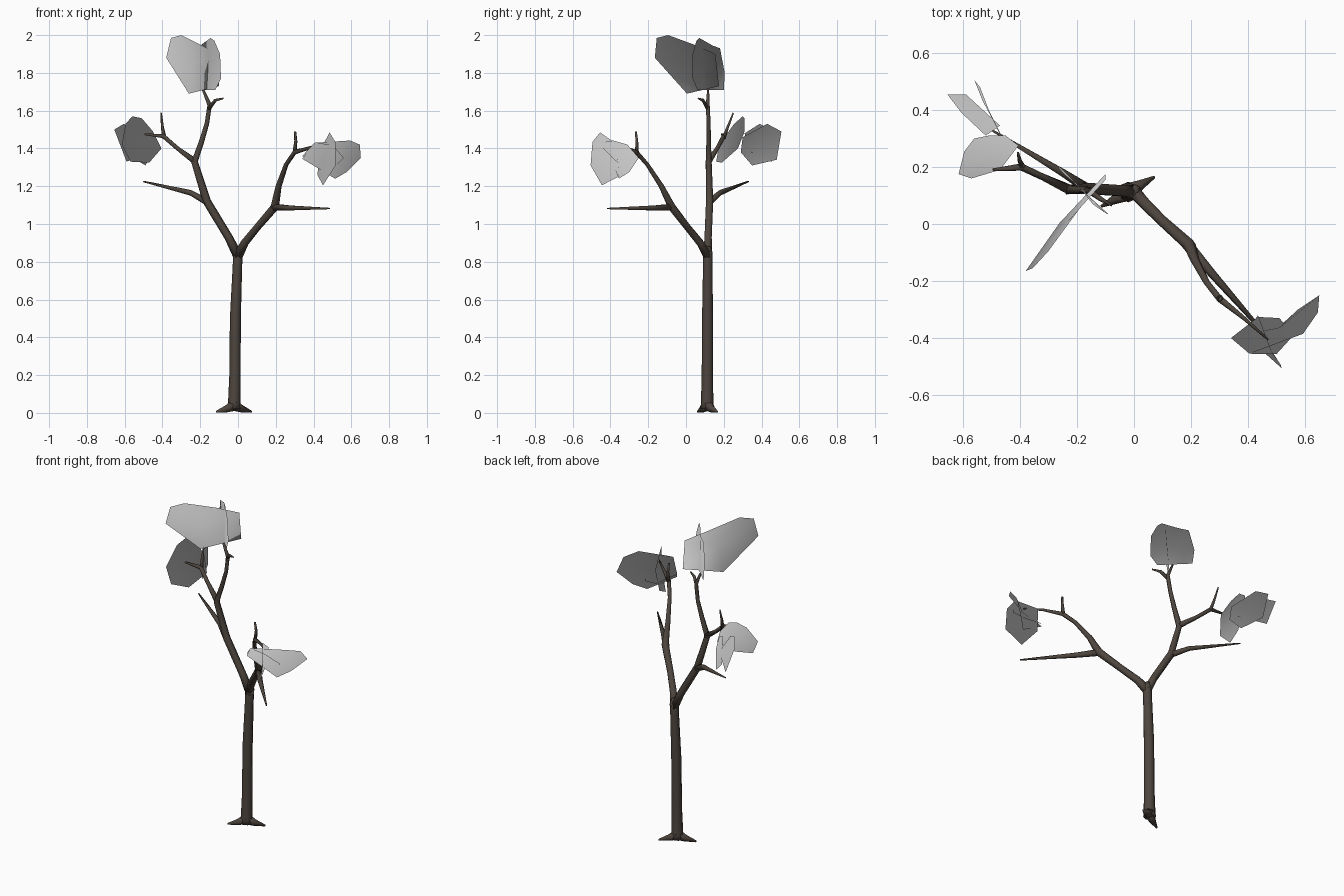
import bpy, bmesh, math
from mathutils import Vector

bark = bpy.data.materials.new("bark")
bark.diffuse_color = (0.076, 0.06, 0.048, 1)


def finish(name, bm, mat=None):
    me = bpy.data.meshes.new(name)
    bm.to_mesh(me)
    bm.free()
    for p in me.polygons:
        p.use_smooth = True
    ob = bpy.data.objects.new(name, me)
    bpy.context.collection.objects.link(ob)
    if mat:
        me.materials.append(mat)
    return ob


def limb(name, path, sides=6):
    """Tapered tube through (x, y, z, radius) points."""
    bm = bmesh.new()
    pts = [Vector(p[:3]) for p in path]
    rings = []
    side = None
    for i, p in enumerate(pts):
        t = (pts[min(i + 1, len(pts) - 1)] - pts[max(i - 1, 0)]).normalized()
        ref = side if side else (Vector((1, 0, 0)) if abs(t.x) < 0.8 else Vector((0, 1, 0)))
        side = (ref - t * ref.dot(t)).normalized()
        up = t.cross(side)
        r = path[i][3]
        rings.append([bm.verts.new(p + r * (math.cos(a) * side + math.sin(a) * up))
                      for a in (2 * math.pi * k / sides for k in range(sides))])
    for a, b in zip(rings, rings[1:]):
        for k in range(sides):
            n = (k + 1) % sides
            bm.faces.new((a[k], a[n], b[n], b[k]))
    bm.faces.new(rings[0])
    bm.faces.new(rings[-1])
    bmesh.ops.recalc_face_normals(bm, faces=bm.faces)
    return finish(name, bm, bark)


def leaf(name, pts, centre=(0, .1, 1.0)):
    """Thin leaf sheet fanned from its middle, shaded outward from the crown centre."""
    bm = bmesh.new()
    f = bm.faces.new([bm.verts.new(p) for p in pts])
    bmesh.ops.poke(bm, faces=[f])
    bm.normal_update()
    c = Vector(centre)
    # turn the sheet so its front looks outward
    if sum((g.normal.dot(g.calc_center_median() - c) for g in bm.faces)) < 0:
        bmesh.ops.reverse_faces(bm, faces=bm.faces)
    ob = finish(name, bm)
    me = ob.data
    me.normals_split_custom_set_from_vertices([(v.co - c).normalized() for v in me.vertices])
    return ob


# Trunk and root flare
limb("trunk", [(-.02, .112, .02, .036), (-.02, .112, .05, .033), (-.016, .113, .2, .03),
               (-.014, .114, .5, .029), (-.003, .115, .78, .025), (0, .115, .85, .026),
               (0, .115, .88, .014)], 8)
limb("left_root", [(-.015, .115, .045, .035), (-.06, .09, .022, .02), (-.115, .062, .006, .005)])
limb("right_root", [(-.025, .11, .045, .035), (.02, .135, .022, .02), (.072, .165, .006, .005)])

# Left limb and its twigs
limb("left_limb", [(0, .115, .83, .026), (-.05, .117, .93, .022), (-.165, .125, 1.12, .022),
                   (-.23, .12, 1.33, .018), (-.195, .12, 1.43, .014), (-.165, .12, 1.53, .012),
                   (-.15, .115, 1.63, .012), (-.185, .117, 1.71, .006)])
limb("left_top_twig", [(-.155, .115, 1.61, .011), (-.12, .09, 1.655, .009), (-.078, .065, 1.665, .004)])
limb("left_low_twig", [(-.16, .122, 1.115, .02), (-.25, .18, 1.165, .015), (-.5, .33, 1.225, .004)])
limb("left_side_branch", [(-.225, .12, 1.33, .018), (-.32, .165, 1.40, .012),
                          (-.395, .2, 1.465, .013), (-.495, .19, 1.475, .005)])
limb("left_side_twig", [(-.39, .2, 1.455, .012), (-.4, .22, 1.51, .008), (-.407, .25, 1.588, .004)])

# Right limb and its twigs
limb("right_limb", [(0, .115, .83, .026), (.035, .075, .9, .022), (.1, .01, .98, .02),
                    (.195, -.075, 1.09, .023), (.215, -.13, 1.2, .016), (.255, -.205, 1.315, .012),
                    (.3, -.262, 1.38, .013), (.385, -.33, 1.405, .008), (.47, -.405, 1.415, .004)])
limb("right_low_twig", [(.185, -.07, 1.09, .02), (.27, -.17, 1.085, .015), (.485, -.415, 1.082, .004)])
limb("right_up_twig", [(.3, -.26, 1.375, .012), (.306, -.26, 1.44, .008), (.302, -.266, 1.49, .006)])

# Leaf sheets on the crown
top = (0, .1, 1.5)
leaf("top_leaf_wide", [(-.38, -.165, 1.88), (-.355, -.155, 1.985), (-.3, -.095, 2.0),
                       (-.19, .055, 1.945), (-.1, .155, 1.90), (-.1, .175, 1.73), (-.26, .005, 1.69)], top)
leaf("top_leaf_cross", [(-.27, .205, 1.80), (-.25, .18, 1.93), (-.2, .14, 1.945), (-.145, .07, 1.985),
                        (-.125, .055, 1.97), (-.095, .035, 1.9), (-.09, .035, 1.77),
                        (-.12, .06, 1.71), (-.26, .2, 1.71)], top)

# Leaf sheets on the left
leaf("left_leaf_wide", [(-.615, .175, 1.42), (-.595, .255, 1.53), (-.56, .30, 1.57), (-.51, .31, 1.56),
                        (-.45, .31, 1.49), (-.405, .275, 1.40), (-.47, .19, 1.325), (-.57, .16, 1.33)])
leaf("left_leaf_fold_a", [(-.655, .455, 1.5), (-.605, .39, 1.53), (-.52, .31, 1.48),
                          (-.47, .345, 1.38), (-.59, .455, 1.33)])
leaf("left_leaf_fold_b", [(-.56, .505, 1.49), (-.54, .48, 1.34), (-.49, .35, 1.31),
                          (-.455, .29, 1.38), (-.46, .3, 1.46), (-.53, .43, 1.53)])

# Leaf sheets on the right
leaf("right_leaf_wide", [(.34, -.4, 1.345), (.405, -.455, 1.43), (.593, -.385, 1.442),
                         (.645, -.31, 1.42), (.65, -.25, 1.35), (.575, -.3, 1.275), (.515, -.355, 1.24)])
leaf("right_leaf_cross", [(.435, -.32, 1.39), (.485, -.455, 1.485), (.515, -.495, 1.435),
                          (.517, -.505, 1.31), (.45, -.445, 1.205), (.42, -.34, 1.26)])
leaf("right_leaf_tilted", [(.34, -.4, 1.36), (.405, -.455, 1.43), (.5, -.456, 1.42),
                           (.56, -.39, 1.35), (.51, -.33, 1.30), (.435, -.326, 1.305)])
